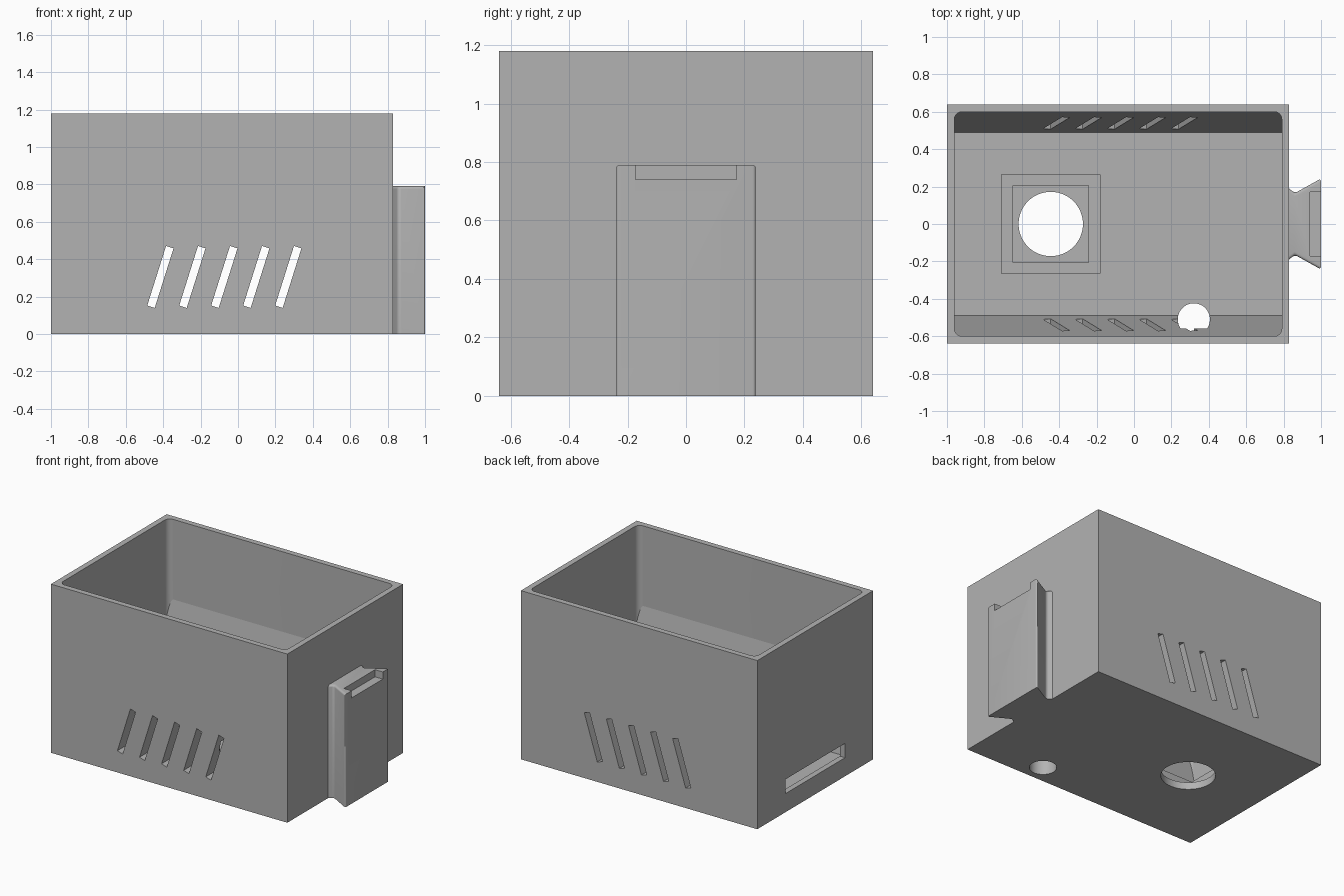
import bpy, bmesh, math
from mathutils import Matrix, Vector

cube = bpy.data.objects.get("Cube")
if cube:
    bpy.data.objects.remove(cube, do_unlink=True)

grey = bpy.data.materials.new("plain grey")
grey.use_nodes = True
grey.diffuse_color = (0.45, 0.45, 0.45, 1)
grey.node_tree.nodes["Principled BSDF"].inputs["Base Color"].default_value = (0.45, 0.45, 0.45, 1)


def finish(bm, name):
    bmesh.ops.recalc_face_normals(bm, faces=bm.faces)
    mesh = bpy.data.meshes.new(name)
    bm.to_mesh(mesh)
    bm.free()
    mesh.materials.append(grey)
    ob = bpy.data.objects.new(name, mesh)
    bpy.context.collection.objects.link(ob)
    return ob


def prism(points, offset):
    """Extrude a planar outline along an offset."""
    bm = bmesh.new()
    face = bm.faces.new([bm.verts.new(p) for p in points])
    out = bmesh.ops.extrude_face_region(bm, geom=[face])
    moved = [v for v in out["geom"] if isinstance(v, bmesh.types.BMVert)]
    bmesh.ops.translate(bm, verts=moved, vec=offset)
    return bm


def box(name, lo, hi, turn=None):
    lo, hi = Vector(lo), Vector(hi)
    bm = bmesh.new()
    bmesh.ops.create_cube(bm, size=1)
    mat = Matrix.Translation((lo + hi) / 2) @ (turn or Matrix())
    bmesh.ops.transform(bm, matrix=mat @ Matrix.Diagonal((hi - lo).to_4d()), verts=bm.verts)
    return finish(bm, name)


def cylinder(name, x, y, r):
    bm = bmesh.new()
    bmesh.ops.create_cone(bm, cap_ends=True, segments=64, radius1=r, radius2=r, depth=0.8,
                          matrix=Matrix.Translation((x, y, 0)))
    return finish(bm, name)


def combine(ob, tool, operation):
    mod = ob.modifiers.new(operation.lower(), "BOOLEAN")
    mod.operation, mod.object, mod.solver = operation, tool, "EXACT"
    bpy.context.view_layer.objects.active = ob
    bpy.ops.object.modifier_apply(modifier=mod.name)
    bpy.data.objects.remove(tool, do_unlink=True)


def smooth(ob, degrees):
    bpy.ops.object.select_all(action="DESELECT")
    ob.select_set(True)
    bpy.context.view_layer.objects.active = ob
    bpy.ops.object.shade_smooth_by_angle(angle=math.radians(degrees))


FLOOR, WALL, HEIGHT = 0.05, 0.04, 1.18
LEFT, RIGHT, DEPTH = -1.0, 0.83, 0.64

# Open box with a round-cornered cavity
body = box("box_body", (LEFT, -DEPTH, 0), (RIGHT, DEPTH, HEIGHT))
r = 0.04
outline = []
for k, (x, y) in enumerate([(RIGHT - WALL - r, DEPTH - WALL - r), (LEFT + WALL + r, DEPTH - WALL - r),
                            (LEFT + WALL + r, r + WALL - DEPTH), (RIGHT - WALL - r, r + WALL - DEPTH)]):
    for i in range(17):
        a = (k + i / 16) * math.pi / 2
        outline.append((x + r * math.cos(a), y + r * math.sin(a), FLOOR))
combine(body, finish(prism(outline, (0, 0, HEIGHT)), "cavity"), "DIFFERENCE")

# Tapered thickening along the lower front and back walls
for s in (-1, 1):
    section = [(0.49, FLOOR), (0.49, 0.03), (0.62, 0.03), (0.62, 0.62), (0.60, 0.62)]
    wedge = prism([(LEFT + 0.02, s * y, z) for y, z in section], (RIGHT - LEFT - 0.04, 0, 0))
    combine(body, finish(wedge, "wall_taper"), "UNION")

# Square collar around the large floor hole
cx = -0.445
collar = box("collar", (cx - 0.265, -0.265, 0.03), (cx + 0.265, 0.265, 0.12))
combine(collar, box("collar_hole", (cx - 0.203, -0.205, 0), (cx + 0.203, 0.205, 0.3)), "DIFFERENCE")
combine(body, collar, "UNION")

# Floor holes
combine(body, cylinder("large_hole", cx, 0, 0.172), "DIFFERENCE")
combine(body, cylinder("small_hole", 0.32, -0.51, 0.086), "DIFFERENCE")

# Slanted vents through the front and back
for i in range(5):
    x = -0.415 + i * 0.171
    vent = box("vent", (x - 0.021, -1, 0.305 - 0.167), (x + 0.021, 1, 0.305 + 0.167),
               Matrix.Rotation(math.radians(17.5), 4, "Y"))
    combine(body, vent, "DIFFERENCE")

# Wide slot in the side wall
combine(body, box("side_slot", (LEFT - 0.1, -0.33, 0.13), (LEFT + 0.1, 0.33, 0.23)), "DIFFERENCE")
smooth(body, 8)

# Flared mounting clip with softened edges and a notch at the top
half = [(0.81, 0.205), (0.86, 0.165), (1.0, 0.243)]
plan = half + [(x, -y) for x, y in reversed(half)]
bm = prism([(x, y, 0) for x, y in plan], (0, 0, 0.79))
edges = [e for e in bm.edges
         if max(v.co.z for v in e.verts) > 0.5 and max(v.co.x for v in e.verts) > 0.85
         and not (min(v.co.x for v in e.verts) > 0.99 and min(v.co.z for v in e.verts) > 0.5)]
bmesh.ops.recalc_face_normals(bm, faces=bm.faces)
bmesh.ops.bevel(bm, geom=edges, offset=0.015, segments=5, profile=0.5, affect="EDGES", clamp_overlap=True)
clip = finish(bm, "mounting_clip")
combine(clip, box("clip_notch", (0.94, -0.172, 0.74), (1.1, 0.172, 0.9)), "DIFFERENCE")
smooth(clip, 30)
